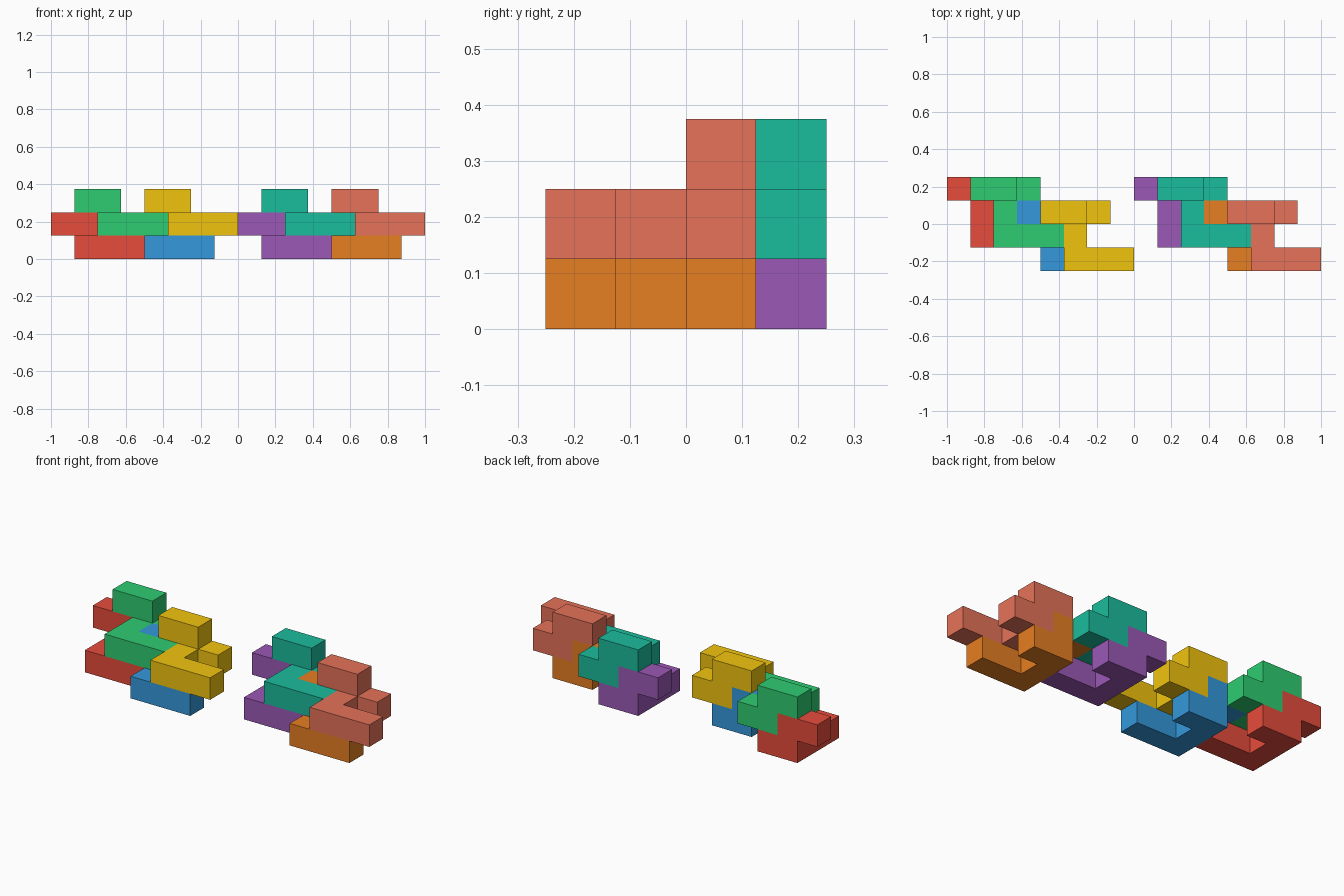
import bpy, bmesh, math
from mathutils import Vector

if "Cube" in bpy.data.objects:
    bpy.data.objects.remove(bpy.data.objects["Cube"])

U = 0.125                                   # edge of one cube cell
ORIGIN = Vector((-1.0, -0.25, 0.0))

# One puzzle piece: a hooked C in the lower layer, a two-cell bar on top
PIECE = {(1, 2, 0), (2, 2, 0), (1, 1, 0), (1, 0, 0), (2, 0, 0), (3, 0, 0),
         (0, 2, 1), (1, 2, 1)}
DIRS = [Vector(d) for d in ((1, 0, 0), (-1, 0, 0), (0, 1, 0),
                            (0, -1, 0), (0, 0, 1), (0, 0, -1))]


def linear(hex_code):
    vals = [int(hex_code[i:i + 2], 16) / 255 for i in (0, 2, 4)]
    return [v / 12.92 if v <= 0.04045 else ((v + 0.055) / 1.055) ** 2.4
            for v in vals] + [1.0]


def add_piece(name, offset, color):
    bm = bmesh.new()
    # Only the exposed faces of each cell
    for cell in PIECE:
        for d in DIRS:
            if tuple(int(a + b) for a, b in zip(cell, d)) in PIECE:
                continue
            s = Vector((d.y, d.z, d.x))
            t = d.cross(s)
            mid = Vector(cell) + Vector((0.5, 0.5, 0.5)) + d * 0.5
            corners = [mid + (s * a + t * b) * 0.5
                       for a, b in ((-1, -1), (1, -1), (1, 1), (-1, 1))]
            bm.faces.new([bm.verts.new(c * U) for c in corners])
    bmesh.ops.remove_doubles(bm, verts=bm.verts, dist=1e-4)
    bmesh.ops.dissolve_limit(bm, angle_limit=math.radians(1),
                             verts=bm.verts, edges=bm.edges)
    bmesh.ops.recalc_face_normals(bm, faces=bm.faces)
    me = bpy.data.meshes.new(name)
    bm.to_mesh(me)
    bm.free()
    mat = bpy.data.materials.new(name + "_paint")
    mat.diffuse_color = linear(color)
    mat.use_nodes = True
    mat.node_tree.nodes["Principled BSDF"].inputs["Base Color"].default_value = mat.diffuse_color
    me.materials.append(mat)
    ob = bpy.data.objects.new(name, me)
    ob.location = ORIGIN + Vector(offset) * U
    bpy.context.collection.objects.link(ob)


# Four interlocking pieces per cluster, the second cluster eight cells along x
OFFSETS = [(0, 1, 0), (3, 0, 0), (1, 1, 1), (4, 0, 1)]
CLUSTERS = [
    [("red", "e74c3c"), ("blue", "3498db"), ("green", "2ecc71"), ("yellow", "f1c40f")],
    [("purple", "9b59b6"), ("orange", "e67e22"), ("teal", "1abc9c"), ("coral", "e67259")],
]
for n, cluster in enumerate(CLUSTERS):
    for (label, color), (x, y, z) in zip(cluster, OFFSETS):
        add_piece(label + "_piece", (x + 8 * n, y, z), color)
